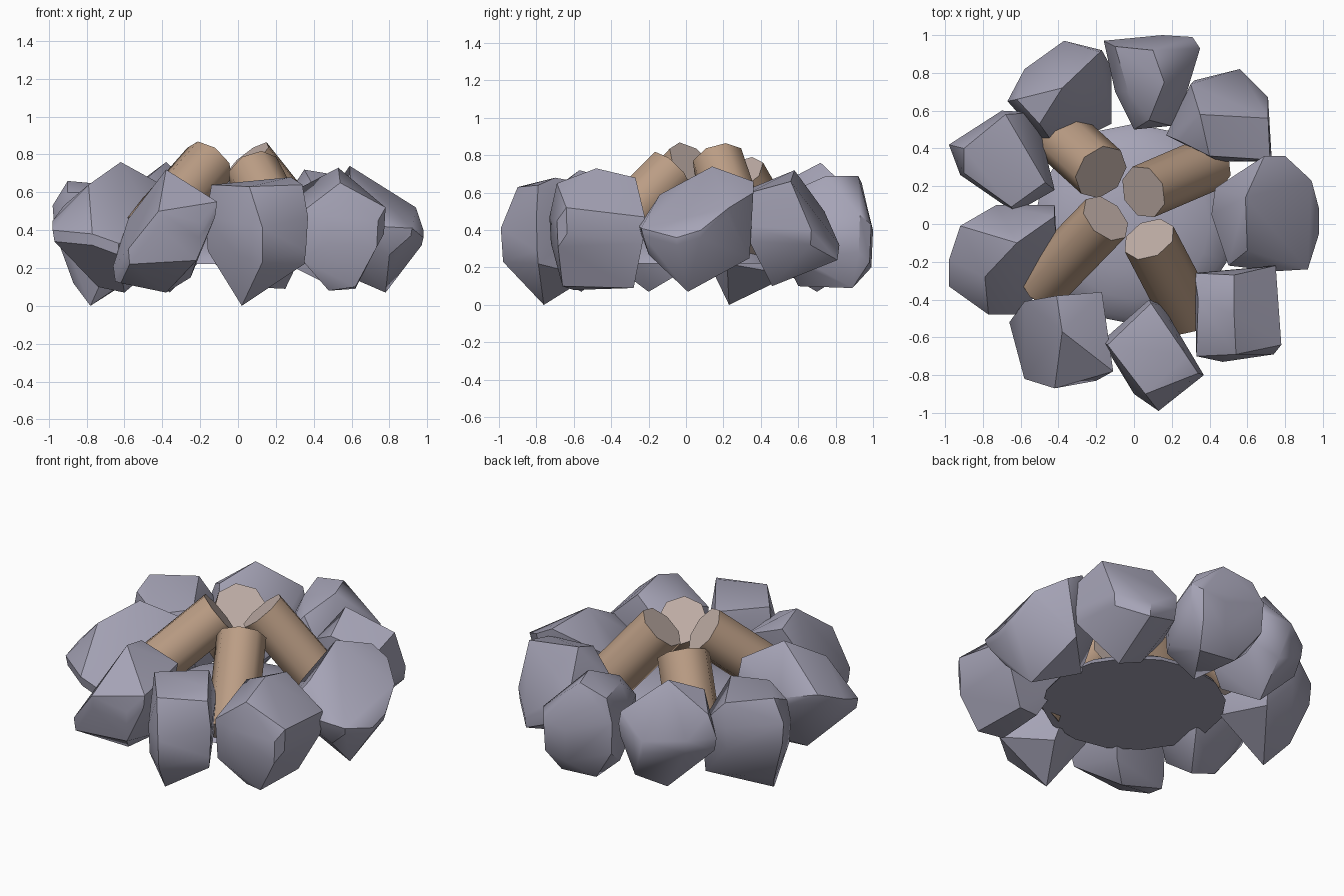
import bpy
import bmesh
import math
from mathutils import Vector

default_cube = bpy.data.objects.get("Cube")
if default_cube:
    bpy.data.objects.remove(default_cube, do_unlink=True)


def make_material(name, colour):
    material = bpy.data.materials.new(name)
    material.use_nodes = True
    material.diffuse_color = (*colour, 1)
    shader = next(n for n in material.node_tree.nodes if n.type == "BSDF_PRINCIPLED")
    shader.inputs["Base Color"].default_value = (*colour, 1)
    return material


stone = make_material("grey stone", (.38, .37, .47))
bark = make_material("brown bark", (.5, .34, .235))
cut_wood = make_material("pale cut wood", (.52, .42, .38))


def add_object(name, bm, materials, smooth_angle):
    """Turn a bmesh into a linked object with sharp-aware smooth shading."""
    bmesh.ops.recalc_face_normals(bm, faces=bm.faces)
    mesh = bpy.data.meshes.new(name)
    bm.to_mesh(mesh)
    bm.free()
    for material in materials:
        mesh.materials.append(material)
    obj = bpy.data.objects.new(name, mesh)
    bpy.context.scene.collection.objects.link(obj)
    bpy.ops.object.select_all(action="DESELECT")
    obj.select_set(True)
    bpy.context.view_layer.objects.active = obj
    bpy.ops.object.shade_smooth_by_angle(angle=math.radians(smooth_angle))
    return obj


def rock(name, girth, crest, foot, thickness):
    """Faceted boulder: a thick girth outline hulled with its crest and foot."""
    bm = bmesh.new()
    middle = sum((Vector(p) for p in girth), Vector()) / len(girth)
    for point in map(Vector, girth):
        for side in (-1, 1):
            edge = middle.lerp(point, .96 if side < 0 else 1)
            bm.verts.new((edge.x, edge.y, point.z + side * thickness))
    for point in crest + foot:
        bm.verts.new(point)
    hull = bmesh.ops.convex_hull(bm, input=bm.verts[:])
    spare = {v for v in hull["geom_interior"] + hull["geom_unused"]
             if isinstance(v, bmesh.types.BMVert)}
    bmesh.ops.delete(bm, geom=list(spare), context="VERTS")
    bmesh.ops.dissolve_limit(bm, angle_limit=math.radians(4),
                             verts=bm.verts[:], edges=bm.edges[:])
    return add_object(name, bm, [stone], 38)


def log(name, top, bottom, radius=.145, sides=8):
    """Leaning eight-sided log with pale cut ends."""
    top, bottom = Vector(top), Vector(bottom)
    axis = top - bottom
    bm = bmesh.new()
    bmesh.ops.create_cone(bm, cap_ends=True, segments=sides, radius1=radius,
                          radius2=radius, depth=axis.length)
    for face in bm.faces:
        face.material_index = int(len(face.verts) == sides)
    turn = axis.to_track_quat("Z", "Y").to_matrix()
    bmesh.ops.rotate(bm, verts=bm.verts, matrix=turn)
    bmesh.ops.translate(bm, verts=bm.verts, vec=(top + bottom) / 2)
    return add_object(name, bm, [bark, cut_wood], 50)


# Ring of boulders
rock("left_rock",
     [(.41, .05, .45), (.5, -.22, .42), (.75, -.25, .4), (.92, -.24, .39),
      (.98, -.05, .34), (.98, .08, .38), (.94, .23, .5), (.8, .36, .58),
      (.43, .19, .48)],
     [(.59, .14, .74), (.69, .36, .66), (.6, -.14, .59)],
     [(.78, .01, .07), (.72, .34, .25), (.8, -.2, .27), (.48, .1, .2)], .02)
rock("back_left_rock",
     [(.17, .47, .4), (.32, .76, .36), (.56, .82, .28), (.71, .67, .36),
      (.73, .33, .38), (.45, .33, .38)],
     [(.71, .56, .66), (.35, .58, .72), (.4, .36, .63), (.72, .34, .6),
      (.24, .44, .54), (.3, .74, .5)],
     [(.5, .46, .1), (.3, .42, .2)], .04)
rock("back_rock",
     [(-.16, .97, .42), (.15, 1, .3), (.31, .99, .33), (.35, .93, .38),
      (.25, .6, .35), (.2, .52, .35), (0, .5, .38), (-.1, .7, .4)],
     [(-.1, .94, .65), (.1, .92, .69), (.16, .75, .69), (.08, .55, .6),
      (-.03, .7, .64)],
     [(.05, .6, .1), (.25, .89, .09), (0, .9, .11), (-.13, .85, .23)], .1)
rock("back_right_rock",
     [(-.67, .65, .4), (-.58, .82, .42), (-.37, .97, .42), (-.17, .92, .46),
      (-.12, .83, .4), (-.12, .53, .35), (-.4, .39, .35), (-.5, .46, .42)],
     [(-.38, .72, .76), (-.18, .91, .58), (-.5, .53, .66), (-.62, .66, .58)],
     [(-.36, .7, .07), (-.3, .94, .22), (-.25, .48, .2)], .04)
rock("right_rock_rear",
     [(-.98, .42, .46), (-.7, .6, .42), (-.52, .59, .4), (-.42, .18, .4),
      (-.63, .06, .4), (-.92, .26, .4)],
     [(-.9, .4, .66), (-.68, .58, .64), (-.65, .09, .59), (-.47, .22, .62),
      (-.9, .27, .6)],
     [(-.78, .23, 0), (-.53, .56, .16), (-.87, .36, .12), (-.46, .22, .22)], .07)
rock("right_rock_front",
     [(-.98, -.19, .42), (-.98, -.33, .37), (-.92, -.01, .5), (-.73, .1, .47),
      (-.42, .1, .45), (-.4, -.28, .35), (-.63, -.48, .3), (-.77, -.48, .35)],
     [(-.62, -.1, .76), (-.42, .04, .65), (-.79, -.28, .64)],
     [(-.74, -.16, .1), (-.6, -.2, .07), (-.45, .02, .2)], .03)
rock("front_right_rock",
     [(-.66, -.52, .17), (-.58, -.41, .42), (-.17, -.36, .54), (-.11, -.78, .51),
      (-.2, -.83, .4), (-.42, -.87, .46), (-.58, -.82, .26)],
     [(-.41, -.38, .67), (-.38, -.57, .72)],
     [(-.38, -.56, .07), (-.62, -.6, .12), (-.22, -.8, .24), (-.25, -.45, .15)], .04)
rock("front_rock",
     [(-.17, -.62, .38), (.08, -.4, .45), (.15, -.43, .4), (.37, -.8, .38),
      (.13, -.99, .32), (0, -.9, .35)],
     [(.28, -.7, .68), (-.14, -.64, .64), (.09, -.42, .63), (.06, -.9, .63),
      (.34, -.79, .64)],
     [(.02, -.76, 0), (.35, -.79, .22), (.16, -.52, .15)], .09)
rock("front_left_rock",
     [(.32, -.26, .42), (.75, -.22, .4), (.78, -.64, .45), (.74, -.69, .38),
      (.47, -.73, .4), (.33, -.7, .42)],
     [(.53, -.27, .68), (.53, -.48, .73), (.54, -.69, .65), (.34, -.4, .63)],
     [(.48, -.6, .08), (.62, -.66, .1), (.62, -.28, .09), (.48, -.3, .1),
      (.34, -.69, .24)], .07)

# Leaning logs
log("front_left_log", (.08, -.08, .71), (.29, -.48, .31))
log("back_left_log", (.05, .17, .77), (.4, .32, .33))
log("back_right_log", (-.175, .275, .69), (-.39, .47, .35), radius=.155)
log("front_right_log", (-.15, .03, .755), (-.49, -.32, .37))

# Ash mound: flat underneath, gently domed on top
mound = bmesh.new()
rings = [(.53, .22), (.5, .26), (.4, .32), (.25, .36), (.1, .38)]
profile = [mound.verts.new((radius, 0, height)) for radius, height in rings]
edges = [mound.edges.new(pair) for pair in zip(profile, profile[1:])]
bmesh.ops.spin(mound, geom=profile + edges, cent=(0, 0, 0), axis=(0, 0, 1),
               angle=math.tau, steps=16)
bmesh.ops.remove_doubles(mound, verts=mound.verts[:], dist=.001)
bmesh.ops.holes_fill(mound, edges=mound.edges[:], sides=0)
add_object("ash_mound", mound, [stone], 50)
